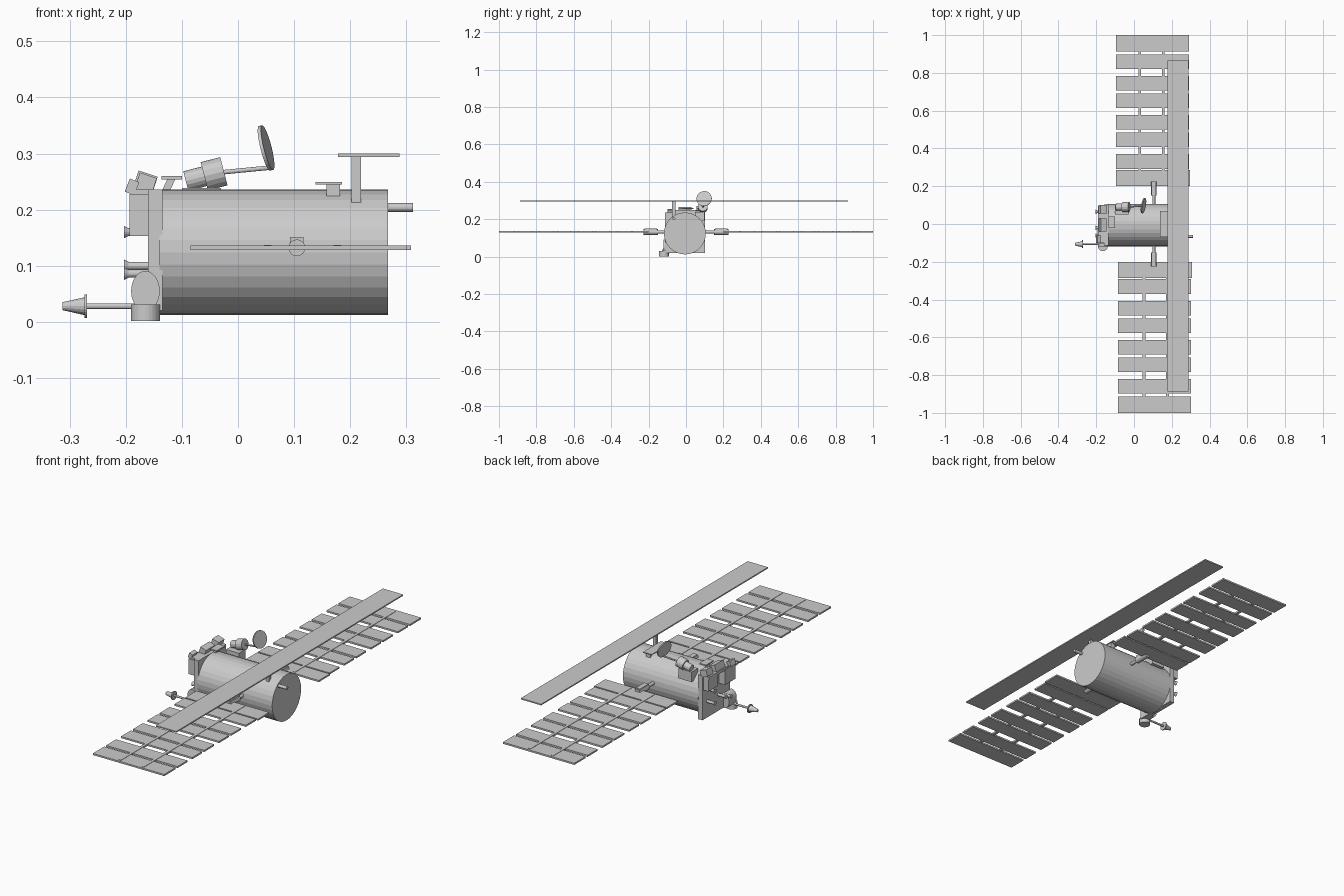
import bpy
from mathutils import Vector, Matrix
from math import radians


def box(name, x, y, z, tilt=0):
    """Box from (min, max) ranges, optionally tilted about its y axis."""
    bpy.ops.mesh.primitive_cube_add(size=1)
    o = bpy.context.object
    o.name = name
    o.location = [(r[0] + r[1]) / 2 for r in (x, y, z)]
    o.scale = [r[1] - r[0] for r in (x, y, z)]
    o.rotation_euler = (0, radians(tilt), 0)
    return o


def rod(name, a, b, r1, r2=None, sides=16):
    """Cylinder or cone between two points."""
    a, b = Vector(a), Vector(b)
    d = b - a
    bpy.ops.mesh.primitive_cone_add(vertices=sides, radius1=r1,
                                    radius2=r1 if r2 is None else r2, depth=d.length)
    o = bpy.context.object
    o.name = name
    o.location = (a + b) / 2
    o.rotation_euler = d.to_track_quat('Z', 'Y').to_euler()
    return o


# main hull and front bulkhead
CY = -0.006
rod("hull", (-0.14, CY, 0.124), (0.267, CY, 0.124), 0.112, sides=32)
box("bulkhead", (-0.16, -0.135), (-0.113, 0.102), (0.02, 0.236))
rod("rear_probe", (0.26, -0.065, 0.204), (0.312, -0.065, 0.204), 0.008)

# solar wings: eight panels in four pairs per side, joined by spars
for s, side, dx in ((1, "left", 0.0), (-1, "right", 0.011)):
    for i in range(8):
        y0 = 0.2 + (i // 2) * 0.2405 * 0.86 + (i % 2) * 0.0925
        y1 = y0 + (0.085 if i == 0 else 0.077)
        if i == 7:
            y1 = 1.0
        x1 = 0.297 if i == 0 else 0.29
        box(f"{side}_panel_{i}", (-0.096 + dx, x1 + dx),
            sorted((s * y0, s * y1)), (0.128, 0.136))
    for j, x in enumerate((0.031, 0.155)):
        o = box(f"{side}_spar_{j}", (x + 2 * dx - 0.007, x + 2 * dx + 0.007),
                sorted((s * 0.21, s * 0.99)), (0.129, 0.1375))
    # wing root drive
    rod(f"{side}_root_shaft", (0.105, s * 0.09, 0.132), (0.105, s * 0.16, 0.132), 0.008)
    rod(f"{side}_root_drive", (0.105, s * 0.15, 0.132), (0.105, s * 0.226, 0.132), 0.015)
    box(f"{side}_root_box", (0.093, 0.117), sorted((s * 0.155, s * 0.222)), (0.135, 0.151))

# long radar antenna on its mast
box("radar_antenna", (0.178, 0.288), (-0.888, 0.865), (0.294, 0.3))
box("radar_mast", (0.202, 0.219), (-0.074, -0.057), (0.2, 0.295))
box("roof_plate", (0.138, 0.185), (-0.07, 0.068), (0.245, 0.249))
box("roof_plate_stand", (0.158, 0.182), (-0.055, 0.05), (0.21, 0.246))

# dish antenna: two-step drum, boom and reflector
DY = 0.09
axis = Vector((0.968, 0, 0.25))
base = Vector((-0.093, DY, 0.251))
rod("dish_drum_small", base, base + axis * 0.04, 0.018)
rod("dish_drum_large", base + axis * 0.034, base + axis * 0.07, 0.026)
rod("dish_boom", base + axis * 0.06, (0.058, 0.097, 0.275), 0.004)
n = Vector((0.95, -0.17, 0.24)).normalized()
c = Vector((0.05, 0.097, 0.31))
rod("dish_reflector", c - n * 0.003, c + n * 0.003, 0.041, sides=32)
box("dish_base", (-0.1, -0.03), (0.05, 0.1), (0.19, 0.239))

# small roof sensor near the front
box("roof_sensor", (-0.136, -0.1), (-0.02, 0.04), (0.254, 0.26))
box("roof_sensor_stem", (-0.132, -0.119), (0.0, 0.02), (0.222, 0.258), 25)

# instrument boxes and tilted star trackers on the front end
box("instrument_box_right", (-0.193, -0.159), (-0.105, -0.025), (0.153, 0.228))
box("instrument_box_left", (-0.188, -0.159), (0.02, 0.095), (0.165, 0.228))
box("tracker_base", (-0.19, -0.155), (-0.1, 0.095), (0.222, 0.236))
box("tracker_a", (-0.183, -0.147), (0.055, 0.1), (0.234, 0.265), 18)
box("tracker_b", (-0.181, -0.149), (-0.04, 0.03), (0.228, 0.262), 18)
box("tracker_c", (-0.198, -0.18), (-0.1, -0.06), (0.228, 0.253), 22)

# small thrusters on the bulkhead
for i, (y, z) in enumerate(((0.065, 0.16), (0.065, 0.1), (-0.02, 0.1), (-0.06, 0.086))):
    rod(f"thruster_{i}", (-0.155, y, z), (-0.198, y, z), 0.007)
    rod(f"thruster_nozzle_{i}", (-0.193, y, z), (-0.203, y, z), 0.006, 0.011)

# boom horn with its pivot housing
HY, HZ = -0.107, 0.028
rod("horn_pivot", (-0.165, -0.118, 0.002), (-0.165, -0.118, 0.031), 0.026, sides=24)
o = rod("horn_bracket", (-0.165, -0.12, 0.055), (-0.165, -0.06, 0.055), 0.03, sides=24)
o.matrix_world = (Matrix.Translation(o.location) @ Matrix.Diagonal((0.85, 1, 1.2, 1))
                  @ o.rotation_euler.to_matrix().to_4x4())
rod("horn_boom", (-0.18, HY, HZ), (-0.272, HY, HZ), 0.005)
rod("horn_flange", (-0.274, HY, HZ), (-0.269, HY, HZ), 0.021, sides=24)
rod("horn_cone", (-0.273, HY, HZ), (-0.313, HY, HZ), 0.016, 0.007)
